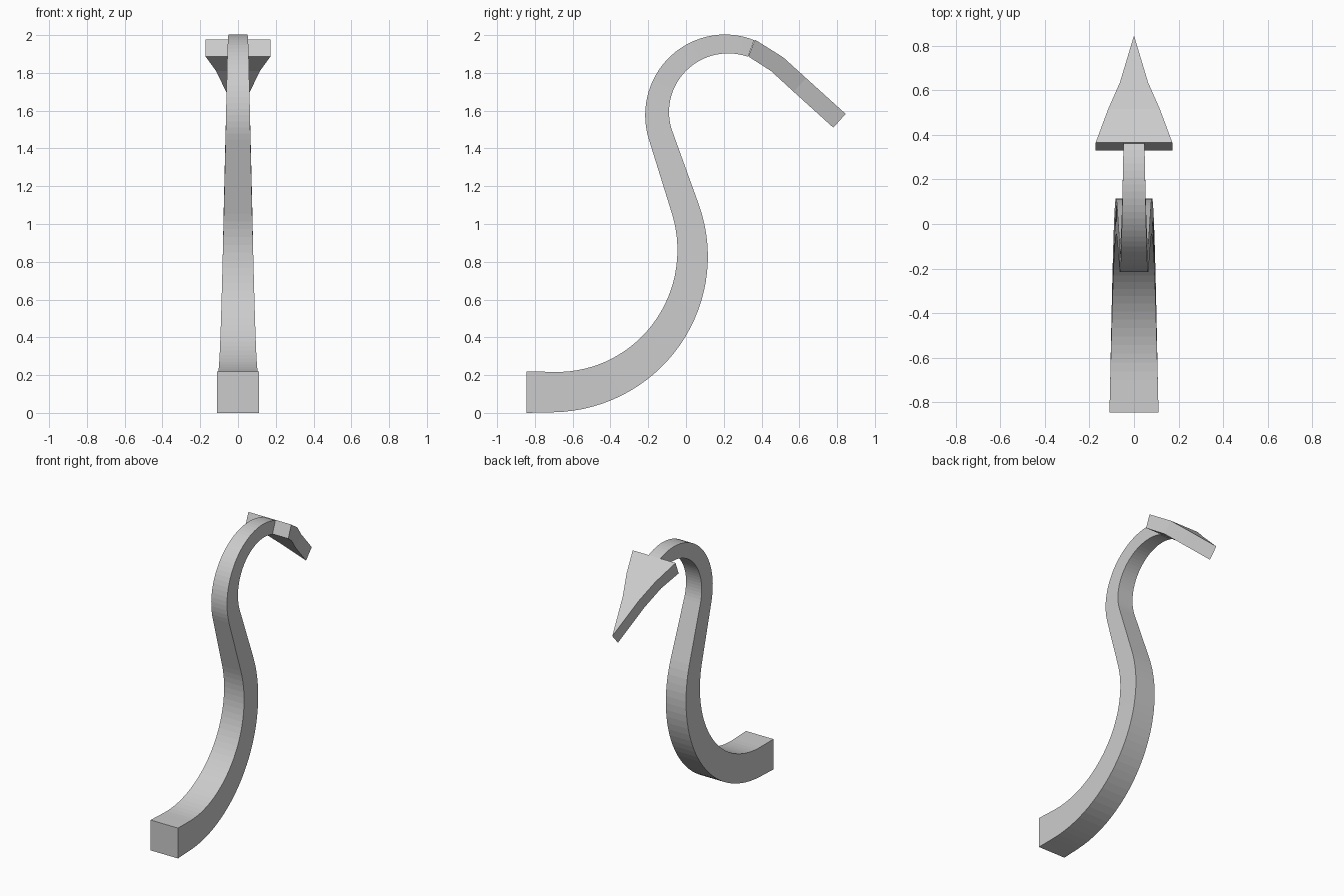
import bpy, bmesh
from math import radians, sin, cos
from mathutils import Vector

cube = bpy.data.objects.get("Cube")
if cube:
    bpy.data.objects.remove(cube)

# One plain grey for the whole model
grey = bpy.data.materials.new("light_grey")
grey.use_nodes = True
grey.diffuse_color = (0.6, 0.6, 0.6, 1)
grey.node_tree.nodes["Principled BSDF"].inputs["Base Color"].default_value = (0.6, 0.6, 0.6, 1)


def loft(name, stations):
    """Skin a rectangular section along (lower, upper, half_width) stations in the yz plane."""
    bm = bmesh.new()
    rings = []
    for low, high, w in stations:
        rings.append([bm.verts.new((x, p[0], p[1]))
                      for x, p in ((-w, low), (w, low), (w, high), (-w, high))])
    for a, b in zip(rings, rings[1:]):
        for i in range(4):
            j = (i + 1) % 4
            bm.faces.new((a[i], a[j], b[j], b[i]))
    bm.faces.new(rings[0])
    bm.faces.new(rings[-1])
    bmesh.ops.remove_doubles(bm, verts=bm.verts, dist=0.0001)
    bmesh.ops.recalc_face_normals(bm, faces=bm.faces)
    mesh = bpy.data.meshes.new(name)
    bm.to_mesh(mesh)
    bm.free()
    mesh.materials.append(grey)
    obj = bpy.data.objects.new(name, mesh)
    bpy.context.collection.objects.link(obj)
    return obj


def arc(cy, cz, r, start, end, n):
    """Points and unit tangents along an arc, angles in degrees."""
    turn = 1 if end > start else -1
    out = []
    for i in range(n + 1):
        a = radians(start + (end - start) * i / n)
        out.append((Vector((cy + r * cos(a), cz + r * sin(a))),
                    Vector((-sin(a), cos(a))) * turn))
    return out


# Centre line of the curved stem: short foot, big lower bend, hooked upper bend
path = [(Vector((-0.845, 0.11)), Vector((1, 0)))]
path += arc(-0.70, 0.845, 0.735, -90, 18.4, 30)
path += arc(0.215, 1.585, 0.368, 198.4, 69.4, 30)

# Stem tapers evenly along its length
lengths = [0]
for (p, _), (q, _) in zip(path, path[1:]):
    lengths.append(lengths[-1] + (q - p).length)
stem = []
for (p, t), s in zip(path, lengths):
    half = 0.11 + (0.047 - 0.11) * s / lengths[-1]
    side = Vector((-t.y, t.x)) * half
    stem.append((p - side, p + side, half))
loft("curved_stem", stem)

# Flat arrow-shaped tip, bent downwards and narrowing to an edge
loft("arrow_tip", [
    ((0.33, 1.887), (0.365, 1.976), 0.172),
    ((0.45, 1.81), (0.515, 1.882), 0.116),
    ((0.57, 1.70), (0.635, 1.773), 0.063),
    ((0.78, 1.51), (0.845, 1.583), 0),
])
